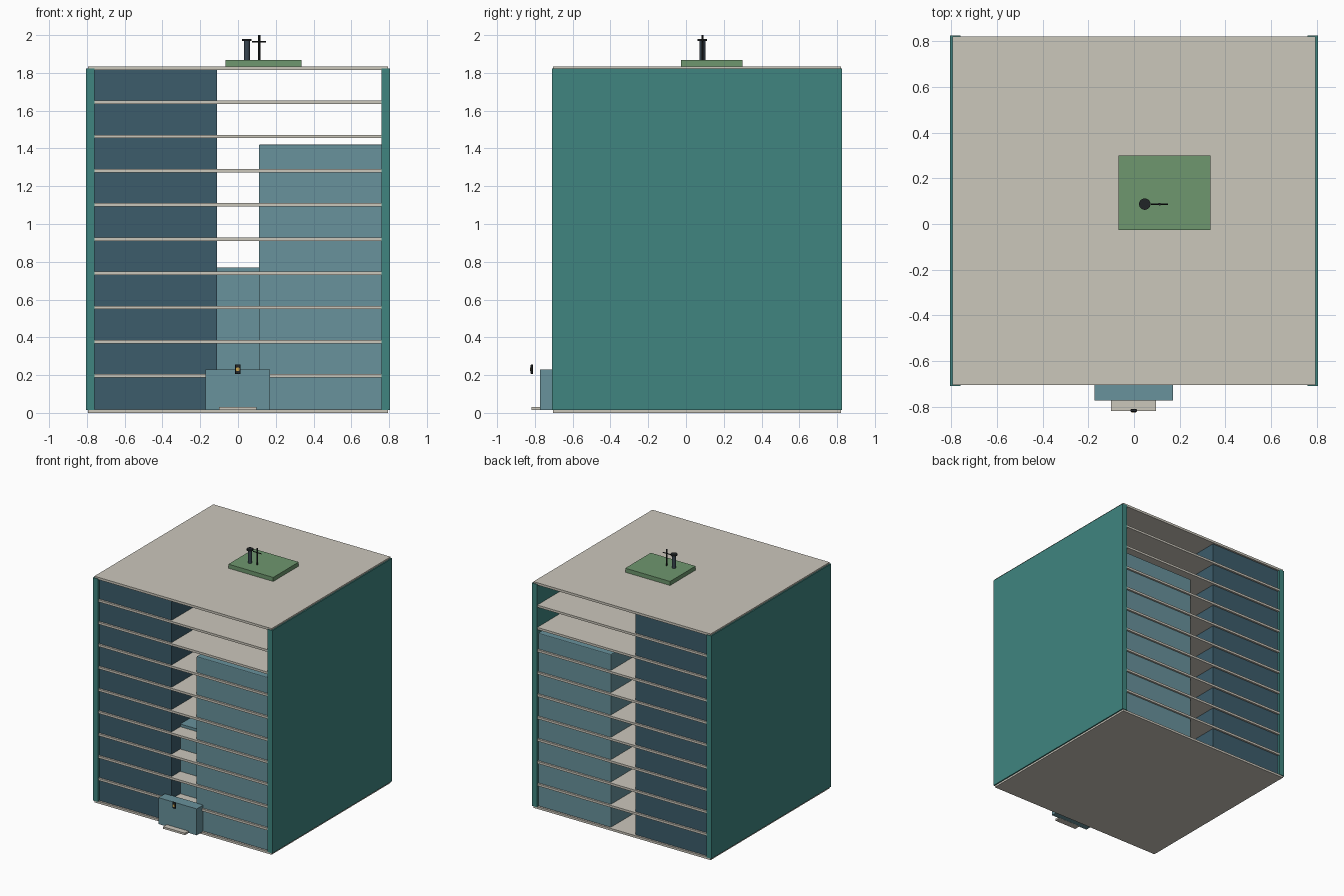
import bpy
from math import pi

if "Cube" in bpy.data.objects:
    bpy.data.objects.remove(bpy.data.objects["Cube"])


def material(name, rgb):
    m = bpy.data.materials.new(name)
    m.diffuse_color = (*rgb, 1)
    m.use_nodes = True
    m.node_tree.nodes["Principled BSDF"].inputs["Base Color"].default_value = m.diffuse_color
    return m


TEAL = material("teal", (0.05, 0.235, 0.216))
NAVY = material("dark_blue", (0.045, 0.107, 0.147))
BLUE = material("light_blue", (0.138, 0.287, 0.332))
STONE = material("stone", (0.60, 0.57, 0.50))
GREEN = material("green", (0.156, 0.31, 0.156))
STEEL = material("steel", (0.04, 0.06, 0.08))
BLACK = material("black", (0.015, 0.018, 0.02))
GOLD = material("gold", (0.6, 0.38, 0.08))


def box(name, x, y, z, mat, bevel=0):
    """Box from (min, max) ranges."""
    bpy.ops.mesh.primitive_cube_add(size=1, location=[sum(r) / 2 for r in (x, y, z)])
    o = bpy.context.object
    o.name = name
    o.scale = [r[1] - r[0] for r in (x, y, z)]
    bpy.ops.object.transform_apply(location=False, rotation=False, scale=True)
    o.data.materials.append(mat)
    if bevel:
        b = o.modifiers.new("bevel", 'BEVEL')
        b.width, b.segments = bevel, 2
    return o


def rod(name, centre, radius, length, mat, rotation=(0, 0, 0), sides=24):
    bpy.ops.mesh.primitive_cylinder_add(vertices=sides, radius=radius, depth=length,
                                        location=centre, rotation=rotation)
    o = bpy.context.object
    o.name = name
    o.data.materials.append(mat)
    bpy.ops.object.shade_smooth_by_angle()
    return o


# Side walls
for side, s in (("left", -1), ("right", 1)):
    box(f"{side}_wall", sorted((s * 0.76, s * 0.805)), (-0.71, 0.825), (0.015, 1.822), TEAL)

# Floor slabs, with the base and roof running over the walls
box("base_slab", (-0.795, 0.795), (-0.705, 0.82), (0, 0.018), STONE)
for i in range(1, 10):
    z = 0.015 + i * 0.181
    box(f"floor_{i}", (-0.765, 0.765), (-0.705, 0.82), (z - 0.009, z + 0.009), STONE)
box("roof_slab", (-0.795, 0.795), (-0.705, 0.82), (1.815, 1.834), STONE)

# Room blocks set back between the slabs
box("tall_block", (-0.765, -0.112), (-0.69, 0.805), (0.015, 1.817), NAVY)
box("medium_block", (0.11, 0.765), (-0.69, 0.805), (0.015, 1.42), BLUE, 0.006)
box("core_block", (-0.113, 0.112), (-0.58, 0.30), (0.015, 0.77), BLUE)

# Entrance porch, step and lamp
box("entrance_porch", (-0.173, 0.17), (-0.772, -0.685), (0.016, 0.23), BLUE)
box("entrance_step", (-0.1, 0.097), (-0.818, -0.765), (0.015, 0.031), STONE)
box("lamp_body", (-0.016, 0.014), (-0.823, -0.81), (0.205, 0.257), BLACK, 0.005)
rod("lamp_light", (-0.001, -0.822, 0.231), 0.010, 0.006, GOLD, (pi / 2, 0, 0))

# Roof garden with vent and aerial
box("roof_garden", (-0.067, 0.335), (-0.027, 0.30), (1.83, 1.867), GREEN)
rod("vent_pipe", (0.047, 0.087, 1.916), 0.016, 0.104, STEEL)
rod("vent_cap", (0.047, 0.087, 1.974), 0.025, 0.012, BLACK)
rod("aerial_mast", (0.112, 0.087, 1.932), 0.006, 0.136, BLACK, sides=12)
rod("aerial_bar", (0.112, 0.087, 1.965), 0.0035, 0.075, BLACK, (0, pi / 2, 0), 8)
